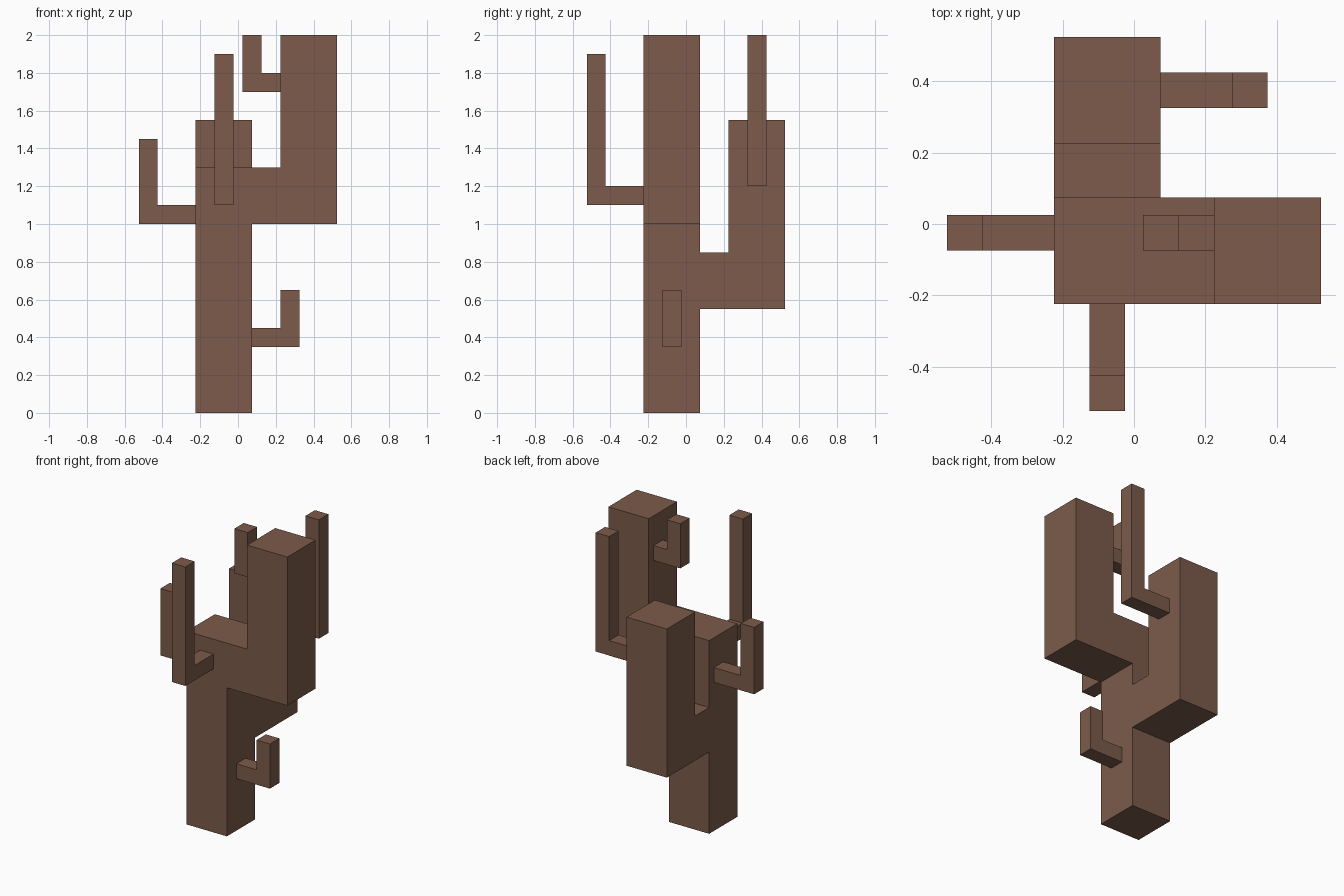
import bpy
import bmesh
from math import radians
from mathutils import Matrix, Vector

cube = bpy.data.objects.get("Cube")
if cube:
    bpy.data.objects.remove(cube, do_unlink=True)

bark = bpy.data.materials.new("bark_brown")
bark.use_nodes = True
colour = (0.20, 0.105, 0.069, 1.0)
bark.diffuse_color = colour
bark.node_tree.nodes["Principled BSDF"].inputs["Base Color"].default_value = colour


def extrude_profile(name, profile, thick, origin, angle=0):
    """Extrude an upright (reach, height) profile to a thickness, then turn it about z."""
    bm = bmesh.new()
    face = bm.faces.new([bm.verts.new((u, -thick / 2, v)) for u, v in profile])
    side = bmesh.ops.extrude_face_region(bm, geom=[face])["geom"]
    verts = [g for g in side if isinstance(g, bmesh.types.BMVert)]
    bmesh.ops.translate(bm, verts=verts, vec=(0, thick, 0))
    bmesh.ops.recalc_face_normals(bm, faces=bm.faces)
    bm.transform(Matrix.Translation(Vector(origin)) @ Matrix.Rotation(radians(angle), 4, "Z"))
    mesh = bpy.data.meshes.new(name)
    bm.to_mesh(mesh)
    bm.free()
    mesh.materials.append(bark)
    obj = bpy.data.objects.new(name, mesh)
    bpy.context.collection.objects.link(obj)
    return obj


def limb(name, origin, angle, reach, height, thick):
    """L-shaped limb: grows out from its origin, then turns straight up."""
    inner = reach - thick
    profile = [(0, 0), (reach, 0), (reach, height), (inner, height), (inner, thick), (0, thick)]
    return extrude_profile(name, profile, thick, origin, angle)


# Square trunk
W = 0.3
extrude_profile("trunk", [(-W / 2, 0), (W / 2, 0), (W / 2, 1.3), (-W / 2, 1.3)],
                W, (-0.075, -0.075, 0))

# Thick branches
limb("left_branch", (0.075, -0.075, 1.0), 0, 0.45, 1.0, W)
limb("back_branch", (-0.075, 0.075, 0.55), 90, 0.45, 1.0, W)

# Thin twigs: name, root, heading, reach, height
T = 0.1
for name, root, heading, reach, height in (
    ("right_twig", (-0.225, -0.025, 1.0), 180, 0.30, 0.45),
    ("front_twig", (-0.075, -0.225, 1.1), -90, 0.30, 0.80),
    ("low_left_twig", (0.075, -0.075, 0.35), 0, 0.25, 0.30),
    ("upper_twig", (0.225, -0.025, 1.7), 180, 0.20, 0.30),
    ("back_twig", (0.075, 0.375, 1.2), 0, 0.30, 0.80),
):
    limb(name, root, heading, reach, height, T)
